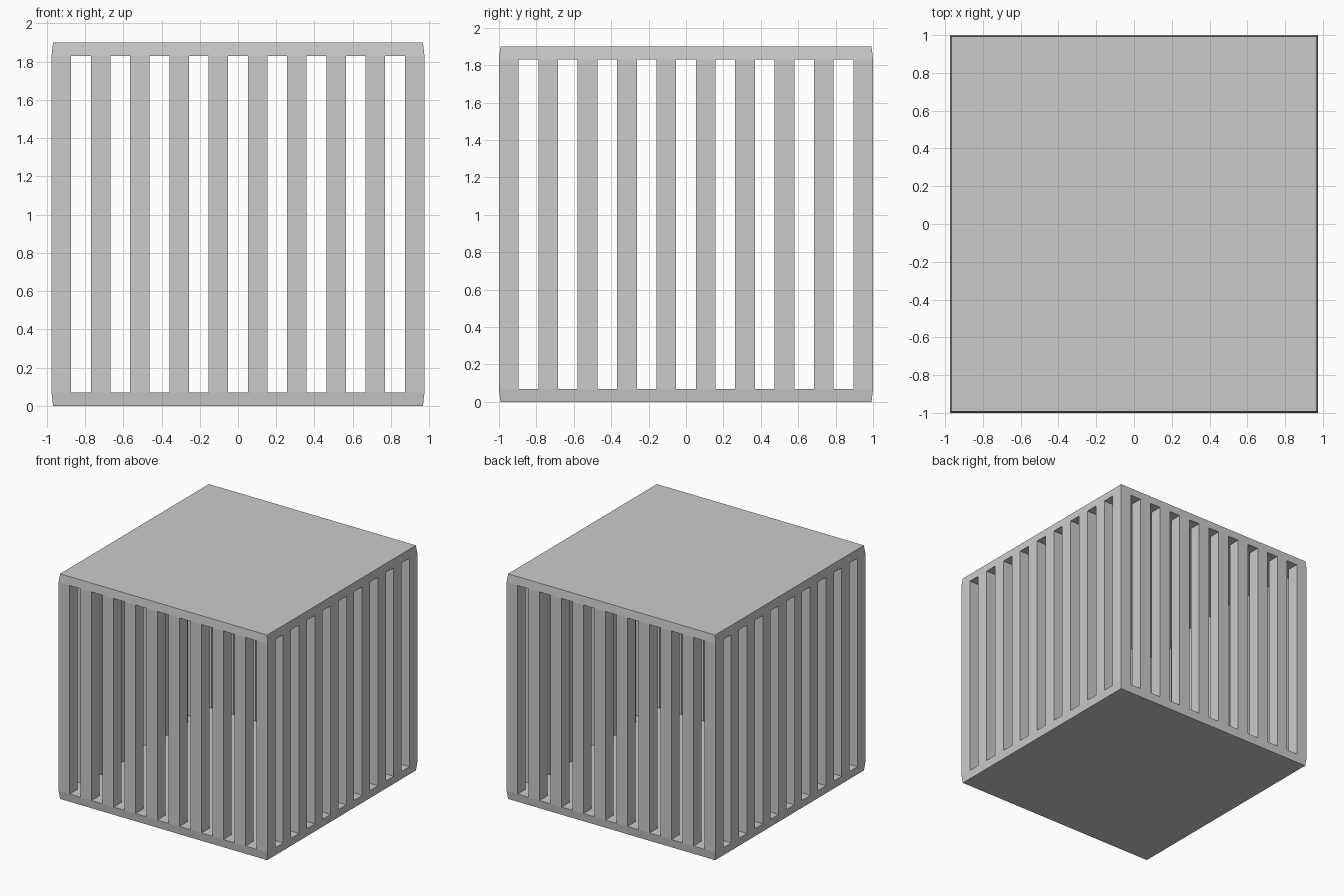
import bpy, bmesh

if "Cube" in bpy.data.objects:
    bpy.data.objects.remove(bpy.data.objects["Cube"])

HX, HY = 0.975, 1.0      # half width and half depth
H, T = 1.9, 0.07         # total height and plate thickness
TAPER = 0.008            # plate rims lean in slightly
N = 19                   # 10 slats and 9 gaps per side
SX, SY = 2 * HX / N, 2 * HY / N


def make_object(name, bm):
    mesh = bpy.data.meshes.new(name)
    bm.to_mesh(mesh)
    bm.free()
    obj = bpy.data.objects.new(name, mesh)
    bpy.context.collection.objects.link(obj)
    return obj


def add_box(bm, cx, cy, z0, z1, sx, sy):
    verts = bmesh.ops.create_cube(bm, size=1)["verts"]
    for v in verts:
        v.co = (cx + v.co.x * sx, cy + v.co.y * sy, z0 if v.co.z < 0 else z1)
    return verts


def plate(name, z0, z1, outer_z):
    bm = bmesh.new()
    for v in add_box(bm, 0, 0, z0, z1, 2 * HX, 2 * HY):
        if abs(v.co.z - outer_z) < 1e-5:
            v.co.x *= (HX - TAPER) / HX
            v.co.y *= (HY - TAPER) / HY
    make_object(name, bm)


def slats(name, centres):
    bm = bmesh.new()
    for cx, cy in centres:
        add_box(bm, cx, cy, T, H - T, SX, SY)
    # the ends are hidden against the plates
    caps = [f for f in bm.faces if abs(f.normal.z) > 0.9 or
            max(v.co.z for v in f.verts) - min(v.co.z for v in f.verts) < 1e-4]
    bmesh.ops.delete(bm, geom=caps, context="FACES")
    make_object(name, bm)


# solid floor and lid
plate("base_plate", 0, T, 0)
plate("top_plate", H - T, H, H)

# slat rows: front and back include the corner posts
xs = [-HX + SX * (i + 0.5) for i in range(0, N, 2)]
ys = [-HY + SY * (i + 0.5) for i in range(2, N - 2, 2)]
for name, s in (("front_slats", -1), ("back_slats", 1)):
    slats(name, [(x, s * (HY - SY / 2)) for x in xs])
for name, s in (("left_slats", -1), ("right_slats", 1)):
    slats(name, [(s * (HX - SX / 2), y) for y in ys])
